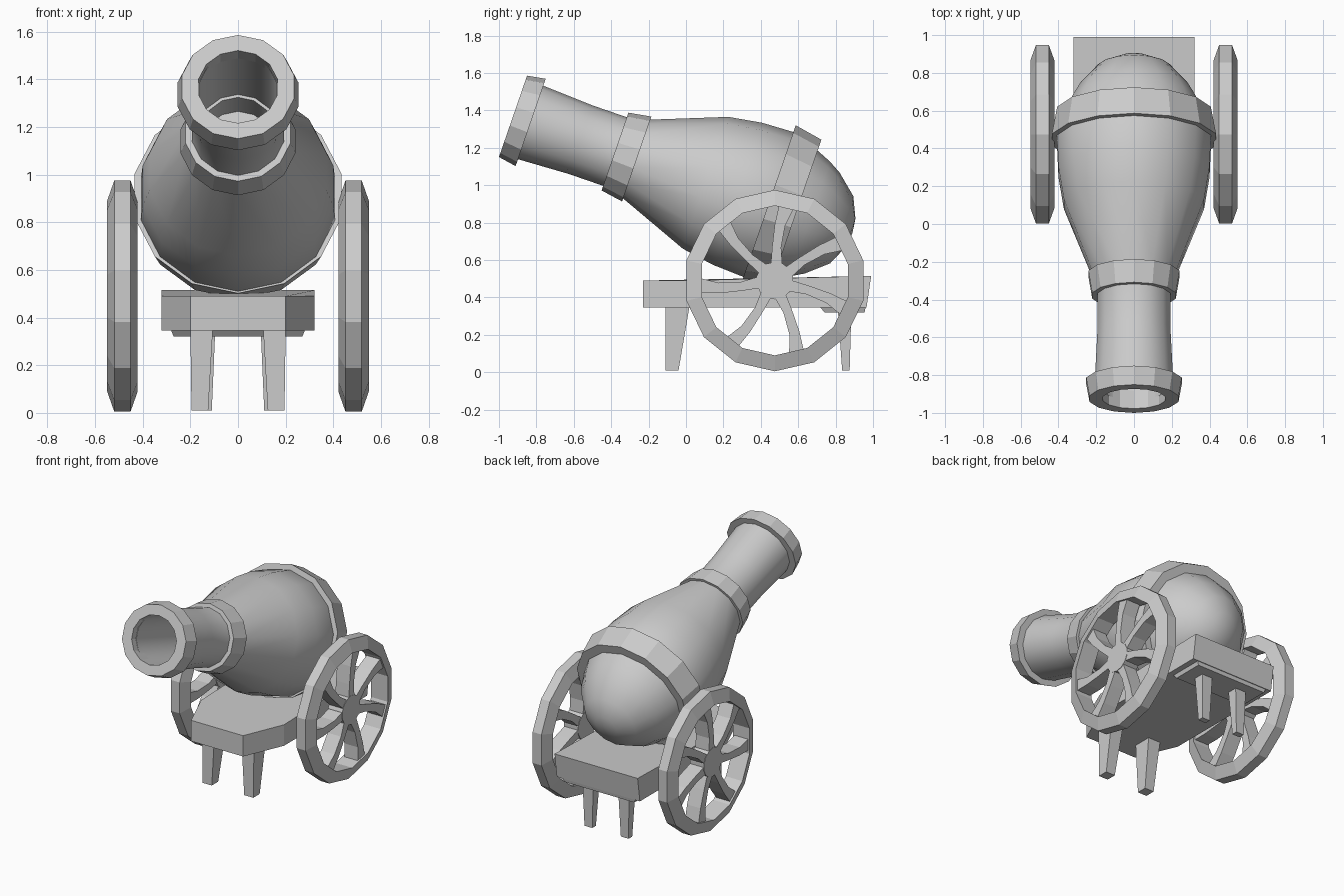
import bpy, bmesh, math
from mathutils import Vector

if "Cube" in bpy.data.objects:
    bpy.data.objects.remove(bpy.data.objects["Cube"])

grey = bpy.data.materials.new("iron_grey")
grey.diffuse_color = (0.6, 0.6, 0.6, 1)
grey.use_nodes = True
grey.node_tree.nodes["Principled BSDF"].inputs["Base Color"].default_value = grey.diffuse_color

SIDES = 14
MUZZLE = Vector((0, -0.925, 1.368))
AXIS = Vector((0, 0.945, -0.326))   # from muzzle to breech
UP = Vector((0, 0.326, 0.945))


def finish(name, bm, smooth=None):
    bmesh.ops.remove_doubles(bm, verts=bm.verts, dist=1e-5)
    bmesh.ops.recalc_face_normals(bm, faces=bm.faces)
    me = bpy.data.meshes.new(name)
    bm.to_mesh(me)
    bm.free()
    me.materials.append(grey)
    ob = bpy.data.objects.new(name, me)
    bpy.context.collection.objects.link(ob)
    if smooth:
        bpy.ops.object.select_all(action='DESELECT')
        ob.select_set(True)
        bpy.context.view_layer.objects.active = ob
        bpy.ops.object.shade_smooth_by_angle(angle=math.radians(smooth))
    return ob


def lathe(name, profile, place, closed, smooth=None):
    """Spin (t, r) profile points; place(t, r, angle) gives the position."""
    bm = bmesh.new()
    rows = [[bm.verts.new(place(t, r, math.tau * i / SIDES)) for i in range(SIDES)]
            for t, r in profile]
    pairs = list(zip(rows, rows[1:])) + ([(rows[-1], rows[0])] if closed else [])
    for a, b in pairs:
        for i in range(SIDES):
            j = (i + 1) % SIDES
            bm.faces.new((a[i], a[j], b[j], b[i]))
    bmesh.ops.dissolve_degenerate(bm, dist=1e-6, edges=bm.edges)
    return finish(name, bm, smooth)


def on_barrel(wide, lift=0):
    def place(t, r, a):
        side = Vector((wide * r * math.sin(a), 0, 0))
        return MUZZLE + AXIS * t + UP * (r * math.cos(a) + lift) + side
    return place


def prism(name, bottom, top):
    """Solid between two matching point loops."""
    bm = bmesh.new()
    a = [bm.verts.new(p) for p in bottom]
    b = [bm.verts.new(p) for p in top]
    bm.faces.new(a)
    bm.faces.new(b)
    for i in range(len(a)):
        j = (i + 1) % len(a)
        bm.faces.new((a[i], a[j], b[j], b[i]))
    return finish(name, bm)


def rect(x0, x1, y0, y1, z):
    return [(x0, y0, z), (x1, y0, z), (x1, y1, z), (x0, y1, z)]


# Barrel with rounded breech and hollow bore
lathe("barrel", [(1.92, 0), (1.91, 0.08), (1.86, 0.19), (1.75, 0.285), (1.68, 0.325),
                 (1.59, 0.362), (1.45, 0.41), (1.27, 0.402), (1.09, 0.373), (0.70, 0.223),
                 (0.58, 0.194), (0.38, 0.194), (0.10, 0.208), (0.05, 0.208), (0.05, 0.163),
                 (0.57, 0.163), (0.57, 0.15), (0.75, 0.15), (0.75, 0)],
      on_barrel(1.02), False, 35)

# Reinforcing rings
lathe("muzzle_ring", [(0, 0.161), (0, 0.23), (0.1, 0.247), (0.1, 0.161)],
      on_barrel(1.05), True)
lathe("middle_ring", [(0.577, 0.185), (0.577, 0.22), (0.70, 0.24), (0.70, 0.20)],
      on_barrel(1.03), True)
lathe("breech_ring", [(1.445, 0.38), (1.445, 0.433), (1.6, 0.405), (1.6, 0.33)],
      on_barrel(1.03, 0.015), True)

# Carriage bed with a narrowed nose
outline = [(-0.2, -0.23), (0.2, -0.23), (0.32, 0.05), (0.32, 0.99), (-0.32, 0.99), (-0.32, 0.05)]
prism("bed", [(x, min(y, 0.965), 0.345) for x, y in outline],
      [(x, y, 0.49 + 0.025 * max(y, 0)) for x, y in outline])
prism("rear_block", rect(-0.27, 0.27, 0.74, 0.955, 0.32), rect(-0.29, 0.29, 0.70, 0.965, 0.37))

# Tapered legs
for s, label in ((-1, "left"), (1, "right")):
    prism("front_leg_" + label, rect(s * 0.125, s * 0.195, -0.11, -0.04, 0.01),
          rect(s * 0.105, s * 0.2, -0.11, 0.02, 0.36))
    prism("rear_leg_" + label, rect(s * 0.11, s * 0.17, 0.835, 0.875, 0.01),
          rect(s * 0.095, s * 0.18, 0.81, 0.885, 0.36))

# Wheels: tapered rim, hub and curved spokes
SPOKES = 7
for s, label in ((-1, "left"), (1, "right")):
    hub = Vector((s * 0.485, 0.475, 0.49))

    def on_wheel(t, r, a):
        return hub + Vector((t, r * math.sin(a), r * math.cos(a)))

    lathe("rim_" + label, [(-0.064, 0.4), (-0.034, 0.485), (0.034, 0.485), (0.064, 0.4)],
          on_wheel, True)
    lathe("hub_" + label, [(-0.055, 0), (-0.055, 0.1), (0.055, 0.1), (0.055, 0)],
          on_wheel, False)
    bm = bmesh.new()
    for k in range(SPOKES):
        a = math.radians(31) + math.tau * k / SPOKES
        out = Vector((0, math.cos(a), math.sin(a)))
        across = Vector((0, -math.sin(a), math.cos(a)))
        rings = []
        for r, half, bend in ((0.07, 0.032, 0), (0.18, 0.024, 0.014),
                              (0.3, 0.028, 0.012), (0.41, 0.042, -0.012)):
            mid = hub + out * r + across * bend
            rings.append([bm.verts.new(mid + across * half * u + Vector((0.052 * v, 0, 0)))
                          for u, v in ((-1, -1), (1, -1), (1, 1), (-1, 1))])
        for p, q in zip(rings, rings[1:]):
            for i in range(4):
                j = (i + 1) % 4
                bm.faces.new((p[i], p[j], q[j], q[i]))
        bm.faces.new(rings[0])
        bm.faces.new(rings[-1])
    finish("spokes_" + label, bm)
